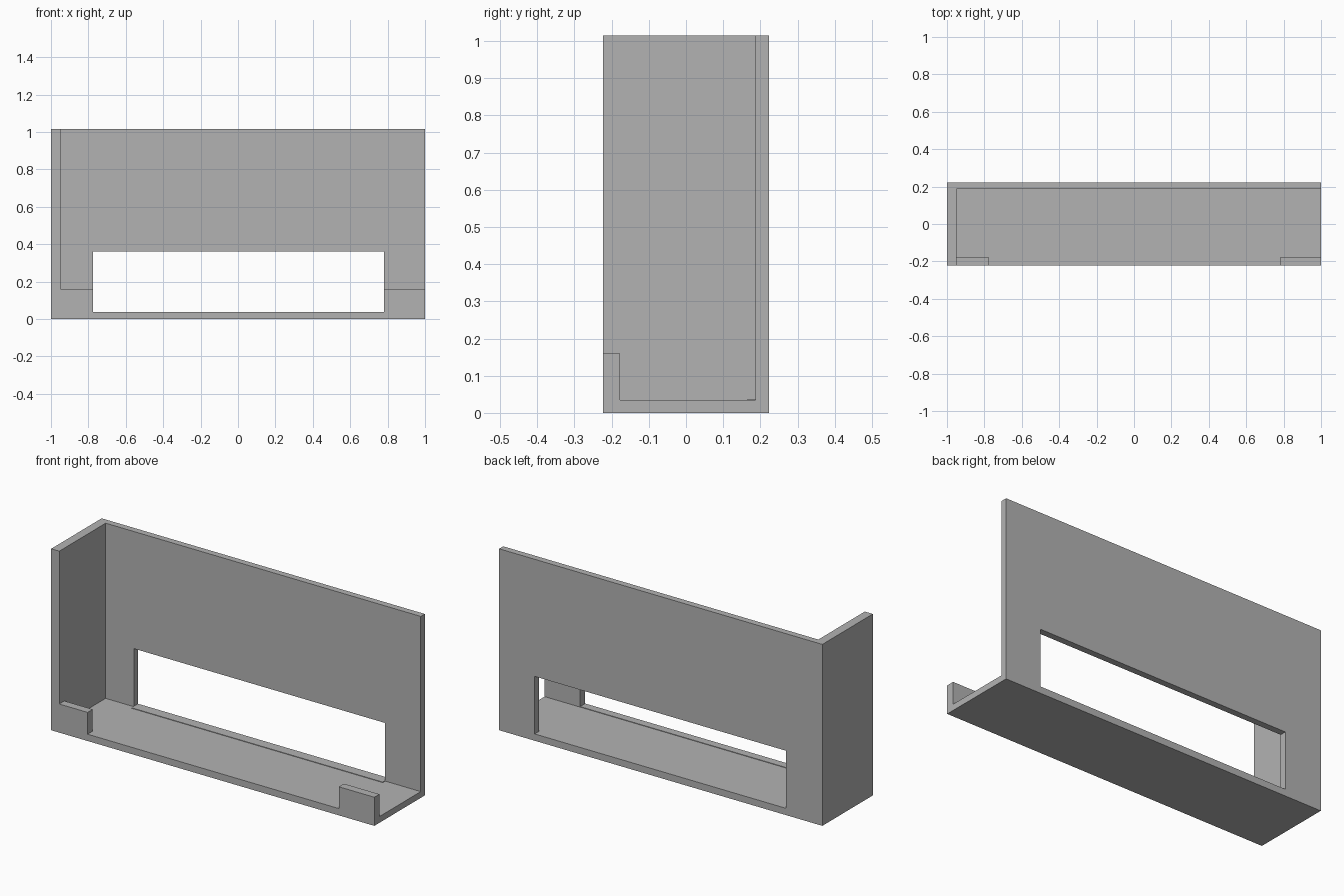
import bpy
from mathutils import Vector

if "Cube" in bpy.data.objects:
    bpy.data.objects.remove(bpy.data.objects["Cube"], do_unlink=True)

grey = bpy.data.materials.new("plain_grey")
grey.use_nodes = True
grey.diffuse_color = (0.45, 0.45, 0.45, 1)
grey.node_tree.nodes["Principled BSDF"].inputs["Base Color"].default_value = grey.diffuse_color


def box(name, low, high):
    """Axis-aligned box between two corners."""
    low, high = Vector(low), Vector(high)
    bpy.ops.mesh.primitive_cube_add(size=1)
    obj = bpy.context.object
    obj.name = obj.data.name = name
    centre, size = (low + high) / 2, high - low
    for v in obj.data.vertices:
        v.co = centre + v.co * size
    obj.data.materials.append(grey)
    return obj


def cut(target, low, high):
    """Subtract a box from the target and discard the cutter."""
    cutter = box("cutter", low, high)
    cutter.hide_render = True
    mod = target.modifiers.new("cut", "BOOLEAN")
    mod.operation, mod.solver, mod.object = "DIFFERENCE", "EXACT", cutter
    bpy.context.view_layer.objects.active = target
    bpy.ops.object.modifier_apply(modifier=mod.name)
    bpy.data.objects.remove(cutter, do_unlink=True)


DEPTH = 0.223       # half depth of the tray
HEIGHT = 1.015
FLOOR = 0.035       # floor thickness
SILL = 0.038        # bottom of the window
WALL = -0.95        # inner face of the side wall
BACK = 0.187        # inner face of the back wall
LIP = -0.178        # inner face of the front lip
LEFT, RIGHT = 0.78, -0.775  # window ends

# Open tray: solid block with the inside and the space above the lip removed
tray = box("open_tray", (-1, -DEPTH, 0), (1, DEPTH, HEIGHT))
cut(tray, (WALL, LIP, FLOOR), (1.2, BACK, 1.2))
cut(tray, (WALL, -0.4, 0.16), (1.2, LIP + 0.05, 1.2))

# Window through the back wall, which also splits the front lip into two tabs
cut(tray, (RIGHT, -0.4, SILL), (LEFT, 0.4, 0.36))

# Thin raised sill on the floor below the window
box("window_sill", (RIGHT, 0.165, FLOOR - 0.01), (LEFT, BACK + 0.01, SILL))
